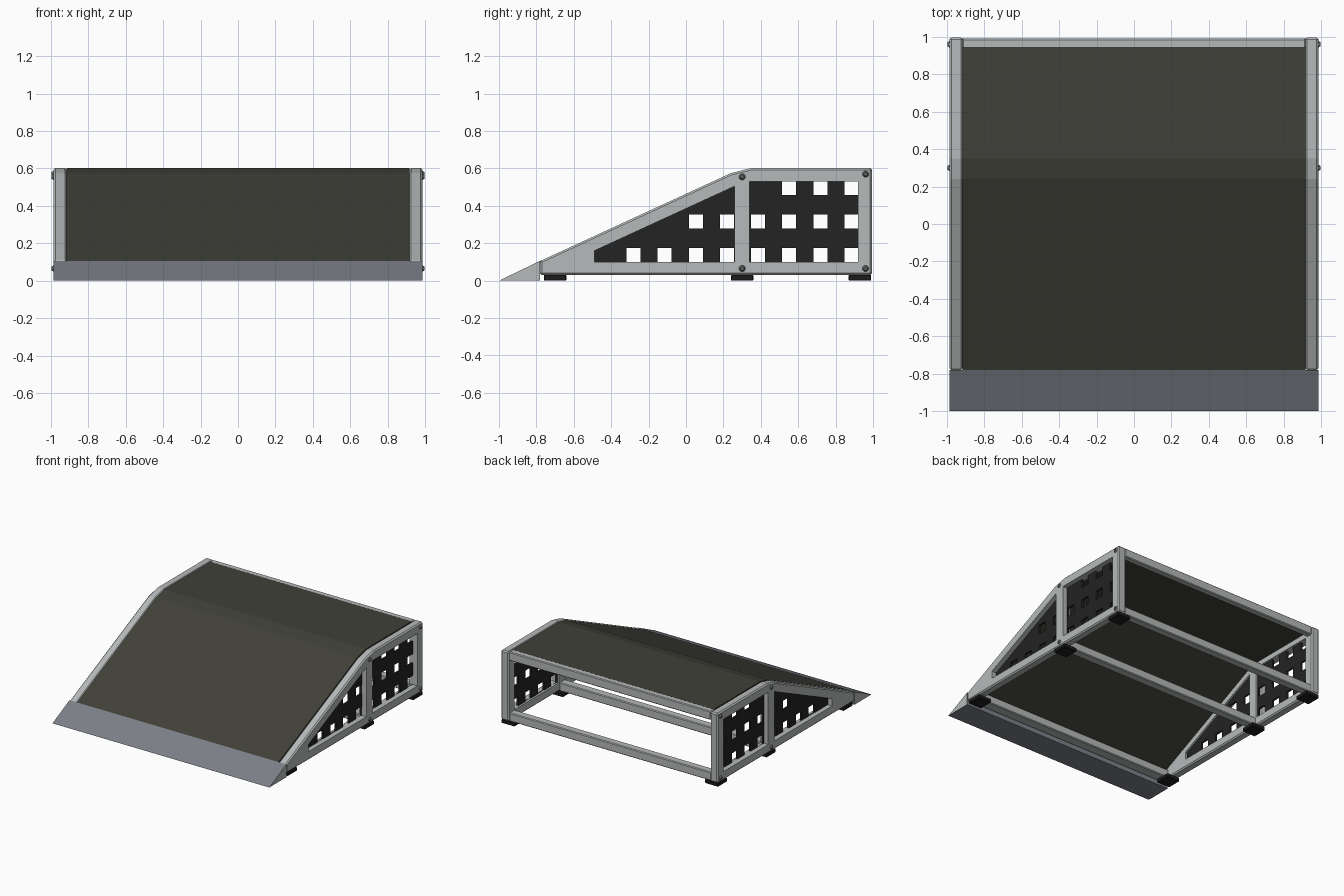
import bpy
import bmesh
from mathutils import Matrix, Vector

cube = bpy.data.objects.get("Cube")
if cube:
    bpy.data.objects.remove(cube, do_unlink=True)


def material(name, rgb):
    m = bpy.data.materials.new(name)
    m.use_nodes = True
    m.diffuse_color = (*rgb, 1)
    bsdf = m.node_tree.nodes["Principled BSDF"]
    bsdf.inputs["Base Color"].default_value = (*rgb, 1)
    bsdf.inputs["Roughness"].default_value = 0.7
    return m


METAL = material("light grey metal", (0.47, 0.49, 0.49))
DECK = material("dark olive deck", (0.052, 0.052, 0.041))
LIP = material("blue grey steel", (0.2, 0.215, 0.245))
BLACK = material("black panel", (0.017, 0.017, 0.017))
RUBBER = material("black rubber", (0.012, 0.012, 0.012))
BOLT = material("bolt grey", (0.13, 0.14, 0.14))


def finish(bm, name, mat):
    bmesh.ops.recalc_face_normals(bm, faces=bm.faces[:])
    mesh = bpy.data.meshes.new(name)
    bm.to_mesh(mesh)
    bm.free()
    mesh.materials.append(mat)
    obj = bpy.data.objects.new(name, mesh)
    bpy.context.collection.objects.link(obj)
    return obj


def add_prism(bm, profile, x0, x1):
    """Side profile of (y, z) points, extruded along x."""
    face = bm.faces.new([bm.verts.new((x0, y, z)) for y, z in profile])
    out = bmesh.ops.extrude_face_region(bm, geom=[face])
    moved = [v for v in out["geom"] if isinstance(v, bmesh.types.BMVert)]
    bmesh.ops.translate(bm, verts=moved, vec=(x1 - x0, 0, 0))


def rect(y0, y1, z0, z1):
    return [(y0, z0), (y1, z0), (y1, z1), (y0, z1)]


def prisms(name, profiles, x0, x1, mat, chamfer=0):
    bm = bmesh.new()
    for p in profiles:
        add_prism(bm, p, x0, x1)
    obj = finish(bm, name, mat)
    if chamfer:
        mod = obj.modifiers.new("chamfer", "BEVEL")
        mod.width = chamfer
        mod.segments = 1
        mod.limit_method = "ANGLE"
    return obj


def cut(obj, profiles, x0, x1):
    """Cut openings through obj, bake the result and drop the cutter."""
    cutter = prisms("cutter", profiles, x0, x1, obj.data.materials[0])
    cutter.hide_render = True
    mod = obj.modifiers.new("cut", "BOOLEAN")
    mod.operation = "DIFFERENCE"
    mod.solver = "EXACT"
    mod.object = cutter
    deps = bpy.context.evaluated_depsgraph_get()
    mesh = bpy.data.meshes.new_from_object(obj.evaluated_get(deps))
    obj.modifiers.clear()
    obj.data = mesh
    bpy.data.objects.remove(cutter, do_unlink=True)


# Shared riding line and side outlines
ride = [(-0.78, 0.105), (0.24, 0.575), (0.35, 0.602)]
outline = [(-0.78, 0.03), (0.995, 0.03), (0.995, 0.602)] + ride[::-1]
openings = [
    [(-0.49, 0.10), (0.26, 0.10), (0.26, 0.505), (-0.49, 0.16)],
    rect(0.34, 0.92, 0.10, 0.53),
]
panel = [(-0.5, 0.09), (0.93, 0.09), (0.93, 0.54), (0.31, 0.54), (-0.5, 0.165)]

# Square panel holes: each higher row starts further back
holes = []
for row, first in enumerate((0, 2, 5)):
    z = 0.1 + 0.179 * row
    for col in range(first, 8):
        y = -0.318 + 0.1664 * col
        holes.append(rect(y, y + 0.075, z, z + 0.075))

for side, s in (("left", 1), ("right", -1)):
    # Side frame with two openings
    frame = prisms(side + "_side_frame", [outline], s * 0.915, s * 0.985, METAL, 0.01)
    cut(frame, openings, s * 0.8, s * 1.1)

    # Perforated infill panel
    infill = prisms(side + "_side_panel", [panel], s * 0.93, s * 0.945, BLACK)
    cut(infill, holes, s * 0.8, s * 1.1)

    # Rubber feet
    for place, y in (("front", -0.70), ("middle", 0.30), ("rear", 0.93)):
        prisms(f"{side}_{place}_foot", [rect(y - 0.06, y + 0.06, 0, 0.031)],
               s * 0.865, s * 0.985, RUBBER, 0.004)

    # Bolt heads
    bm = bmesh.new()
    for y, z in ((0.3, 0.555), (0.3, 0.065), (0.96, 0.57), (0.96, 0.065)):
        spin = Matrix.Rotation(s * 1.5708, 4, "Y")
        bmesh.ops.create_cone(
            bm, cap_ends=True, segments=12, radius1=0.018, radius2=0.01, depth=0.012,
            matrix=Matrix.Translation(Vector((s * 0.99, y, z))) @ spin)
    finish(bm, side + "_bolts", BOLT)

# Deck sheet following the riding line
top = ride + [(0.945, 0.602)]
under = [(y, z - 0.03) for y, z in top]
prisms("deck", [top + under[::-1]], -0.915, 0.915, DECK)

# Cross rails between the side frames
for name, section in (
    ("front_rail", rect(-0.775, -0.69, 0.03, 0.098)),
    ("middle_rail", rect(0.265, 0.335, 0.03, 0.10)),
    ("rear_bottom_rail", rect(0.92, 0.985, 0.03, 0.10)),
    ("rear_top_rail", rect(0.94, 0.99, 0.53, 0.602)),
):
    prisms(name, [section], -0.917, 0.917, METAL, 0.006)

# Entry lip with lighter end faces
lip = prisms("entry_lip", [[(-1, 0), (-0.78, 0), (-0.78, 0.106)]], -0.985, 0.985, LIP)
lip.data.materials.append(METAL)
for f in lip.data.polygons:
    f.material_index = int(abs(f.normal.x) > 0.9)
